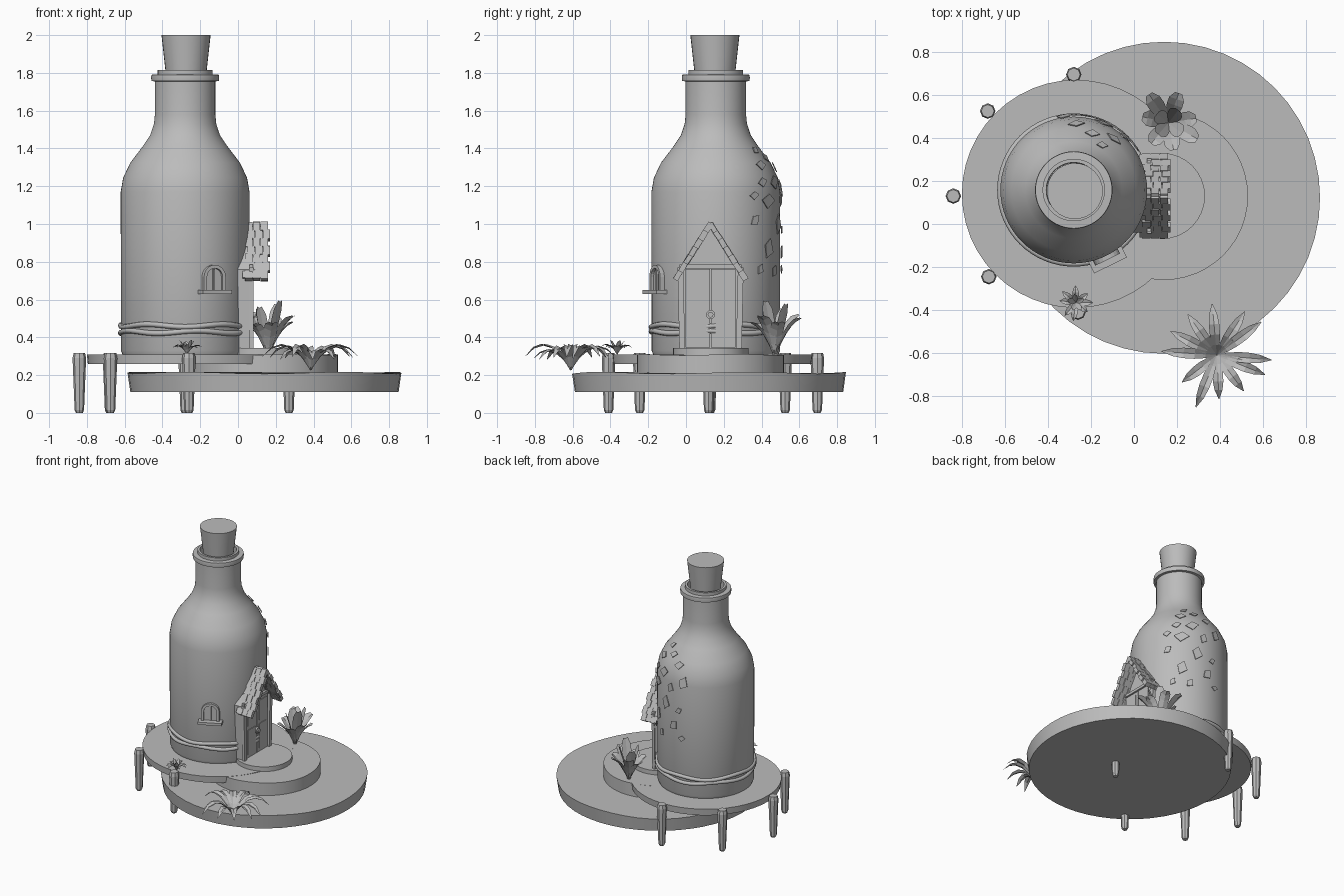
import bpy, bmesh, math, random
from mathutils import Matrix, Vector

if "Cube" in bpy.data.objects:
    bpy.data.objects.remove(bpy.data.objects["Cube"])

random.seed(4)
grey = bpy.data.materials.new("stone grey")
grey.diffuse_color = (0.5, 0.5, 0.5, 1)
grey.use_nodes = True
grey.node_tree.nodes["Principled BSDF"].inputs["Base Color"].default_value = grey.diffuse_color
CX, CY = -0.28, 0.158          # bottle axis


def finish(name, bm, smooth=None, normals=True):
    if normals:
        bmesh.ops.recalc_face_normals(bm, faces=bm.faces[:])
    me = bpy.data.meshes.new(name)
    bm.to_mesh(me)
    bm.free()
    me.materials.append(grey)
    if smooth:
        me.shade_smooth()
        me.set_sharp_from_angle(angle=math.radians(smooth))
    ob = bpy.data.objects.new(name, me)
    bpy.context.collection.objects.link(ob)
    return ob


def lathe(name, prof, x, y, seg=48, closed=False, smooth=35, wave=None):
    """Revolve (r, z) points around a vertical axis; optional z wave."""
    bm = bmesh.new()
    rings = []
    for r, z in prof:
        ring = []
        for i in range(seg):
            a = 2 * math.pi * i / seg
            dz = wave(a, z) if wave else 0
            ring.append(bm.verts.new((x + r * math.cos(a), y + r * math.sin(a), z + dz)))
        rings.append(ring)
    pairs = list(zip(rings, rings[1:])) + ([(rings[-1], rings[0])] if closed else [])
    for lo, hi in pairs:
        for i in range(seg):
            j = (i + 1) % seg
            bm.faces.new((lo[i], lo[j], hi[j], hi[i]))
    if not closed:
        bm.faces.new(rings[0][::-1])
        bm.faces.new(rings[-1])
    return finish(name, bm, smooth)


def frame(origin, a, tilt=0.0):
    """Wall frame: local x along the wall, y up, z outward at heading a."""
    m = Matrix.Rotation(a + math.pi / 2, 4, 'Z') @ Matrix.Rotation(math.pi / 2 - tilt, 4, 'X')
    return Matrix.Translation(origin) @ m


def prism(bm, pts, d0, d1, m):
    lo = [bm.verts.new(m @ Vector((u, v, d0))) for u, v in pts]
    hi = [bm.verts.new(m @ Vector((u, v, d1))) for u, v in pts]
    bm.faces.new(lo[::-1])
    bm.faces.new(hi)
    n = len(pts)
    for i in range(n):
        j = (i + 1) % n
        bm.faces.new((lo[i], lo[j], hi[j], hi[i]))


def rect(u0, u1, v0, v1):
    return [(u0, v0), (u1, v0), (u1, v1), (u0, v1)]


# Ground discs, deck and doorstep
lathe("ground_disc", [(0.71, 0.11), (0.725, 0.212)], 0.14, 0.122,
      wave=lambda a, z: 0.005 * math.sin(5 * a) if z > 0.2 else 0)
lathe("entrance_terrace", [(0.39, 0.21), (0.39, 0.308)], 0.14, 0.13,
      wave=lambda a, z: 0.003 * math.sin(4 * a) if z > 0.3 else 0)
lathe("deck", [(0.525, 0.26), (0.53, 0.31)], -0.27, 0.14)
lathe("doorstep", [(0.2, 0.30), (0.2, 0.343)], 0.13, 0.13, 32)

# Tapered octagonal posts
for i, (px, py) in enumerate([(-0.84, 0.13), (-0.68, 0.525), (-0.28, 0.695),
                              (-0.675, -0.245), (-0.26, -0.41), (0.27, 0.12)]):
    top = 0.318 if i < 5 else 0.29
    lathe(f"post_{i}", [(0.018, 0), (0.025, 0.015), (0.036, 0.29), (0.03, top)], px, py, 8, smooth=None)

# Bottle with open lip, and its cork
SHAPE = [(0.33, 0.305), (0.34, 0.33), (0.341, 1.17), (0.328, 1.245), (0.29, 1.325), (0.225, 1.41),
         (0.185, 1.47), (0.165, 1.53), (0.16, 1.58), (0.16, 1.755)]
lathe("bottle", SHAPE + [(0.178, 1.757), (0.18, 1.775), (0.178, 1.79), (0.145, 1.792), (0.145, 1.816),
                         (0.128, 1.816), (0.125, 1.72)], CX, CY, 64)
lathe("cork", [(0.1, 1.73), (0.13, 2.0)], CX + 0.005, CY - 0.02 + 0.015, 32)

# Two wavy ropes round the foot of the bottle
for k, z0 in enumerate((0.462, 0.428)):
    circ = [(0.342 + 0.014 * math.cos(t), z0 + 0.014 * math.sin(t))
            for t in [i * math.pi / 4 for i in range(8)]]
    lathe(f"rope_{k}", circ, CX, CY, 64, True, 60,
          lambda a, z, k=k: 0.007 * math.sin(5 * a + 2.2 * k))

# Porch: gabled wall facing +x (local x = y offset from the door centre)
door = frame((0, 0.13, 0), 0)
bm = bmesh.new()
prism(bm, [(-0.155, 0.31), (0.155, 0.31), (0.17, 0.76), (0, 0.985), (-0.17, 0.76)], -0.12, 0.062, door)
finish("porch_wall", bm)
bm = bmesh.new()
for s in (-1, 1):
    prism(bm, [(s * 0.135, 0.343), (s * 0.165, 0.343), (s * 0.175, 0.77), (s * 0.145, 0.77)], 0.06, 0.082, door)
prism(bm, rect(-0.165, 0.165, 0.765, 0.785), 0.06, 0.08, door)
finish("door_frame", bm)
bm = bmesh.new()
for s in (-1, 1):
    prism(bm, rect(s * 0.003, s * 0.132, 0.345, 0.762), 0.06, 0.07, door)
    for v0, v1 in ((0.37, 0.56), (0.59, 0.74)):
        prism(bm, rect(s * 0.025, s * 0.112, v0, v1), 0.07, 0.075, door)
finish("double_door", bm)
bm = bmesh.new()
for r, d in ((0.024, 0.083), (0.015, 0.092)):
    prism(bm, [(r * math.cos(i * math.pi / 6), 0.52 + r * math.sin(i * math.pi / 6))
               for i in range(12)], 0.06, d, door)
finish("door_knob", bm)

# Porch roof: boards covered with rows of jittered tiles
bm = bmesh.new()
SL = Vector((0.19, -0.30)).normalized()
for s in (-1, 1):
    ang = math.atan2(0.30, 0.19) * s
    def tile(x, t, size):
        rot = Matrix.Rotation(-ang + random.uniform(-.06, .06), 4, 'X')
        loc = Matrix.Translation((x, 0.13 + s * SL.x * t, 1.0 + SL.y * t))
        bmesh.ops.create_cube(bm, size=1, matrix=loc @ rot @ Matrix.Diagonal((*size, 1)))
    tile(0.09, 0.172, (0.13, 0.34, 0.012))
    for row in range(7):
        for col in range(3):
            off = 0.006 if row % 2 else -0.006
            tile(0.063 + 0.041 * col + off, 0.022 + 0.05 * row,
                 (0.038, random.uniform(0.05, 0.056), random.uniform(0.024, 0.034)))
finish("porch_roof", bm)

# Arched window with sill
aw = math.radians(-64)
win = frame((CX + 0.32 * math.cos(aw), CY + 0.32 * math.sin(aw), 0), aw)


def arch(w, v0, v1):
    return [(-w, v0), (w, v0)] + [(w * math.cos(i * math.pi / 10), v1 + w * math.sin(i * math.pi / 10))
                                  for i in range(11)]


bm = bmesh.new()
outer, inner = arch(0.064, 0.645, 0.72), arch(0.046, 0.645, 0.72)
for i in range(1, len(outer) - 1):
    prism(bm, [outer[i], outer[i + 1], inner[i + 1], inner[i]], -0.02, 0.04, win)
prism(bm, outer[-1:] + outer[:1] + inner[:1] + inner[-1:], -0.02, 0.04, win)
finish("window_frame", bm)
bm = bmesh.new()
prism(bm, inner, 0.0, 0.024, win)
prism(bm, rect(-0.005, 0.005, 0.645, 0.762), 0.02, 0.032, win)
finish("window_pane", bm)
bm = bmesh.new()
prism(bm, rect(-0.085, 0.085, 0.63, 0.65), -0.03, 0.07, win)
finish("window_sill", bm)


# Ivy leaves stuck to the back right of the bottle
def surface(z):
    for (r0, z0), (r1, z1) in zip(SHAPE, SHAPE[1:]):
        if z0 <= z <= z1:
            return r0 + (r1 - r0) * (z - z0) / (z1 - z0), math.atan2(r0 - r1, z1 - z0)


bm = bmesh.new()
for deg, z, size in [(52, 1.31, .04), (72, 1.35, .035), (88, 1.30, .04), (47, 1.22, .035), (66, 1.22, .05),
                     (98, 1.19, .05), (36, 1.15, .03), (53, 1.12, .055), (80, 1.13, .04), (37, 1.02, .035),
                     (72, 1.0, .055), (92, .97, .03), (54, .87, .055), (85, .85, .045), (43, .76, .03),
                     (63, .75, .035), (58, 1.39, .03), (96, .76, .03)]:
    r, tilt = surface(z)
    a = math.radians(deg)
    m = frame((CX + (r + 0.006) * math.cos(a), CY + (r + 0.006) * math.sin(a), z), a, tilt)
    m = m @ Matrix.Rotation(random.uniform(0, 1.5), 4, 'Z')
    k = 0.7
    prism(bm, [(size, 0), (0.2 * size, k * size), (-size, 0.2 * size), (-0.2 * size, -k * size)], 0, 0.005, m)
finish("ivy_leaves", bm)


# Plants: arching folded blades around a root
def plant(name, root, count, reach, rise, drop, width, blunt, start=0.0):
    bm = bmesh.new()
    for i in range(count):
        a = start + 2 * math.pi * i / count + random.uniform(-.15, .15)
        s = random.uniform(0.8, 1.05)
        out, side = Vector((math.cos(a), math.sin(a), 0)), Vector((-math.sin(a), math.cos(a), 0))
        rows = []
        for j in range(6):
            t = j / 5
            w = width * (0.25 + 0.75 * math.sin(math.pi * min(t * (0.75 if blunt else 0.97), 1)))
            if j == 5:
                w *= 0.6 if blunt else 0.2
            c = Vector(root) + out * reach * s * t + Vector((0, 0, s * (rise * t - drop * t * t)))
            up = Vector((0, 0, 0.2 * w))
            rows.append([bm.verts.new(p) for p in (c - side * w / 2 + up, c, c + side * w / 2 + up)])
        for p, q in zip(rows, rows[1:]):
            for k in (0, 1):
                bm.faces.new((p[k], q[k], q[k + 1], p[k + 1]))
    finish(name, bm, normals=False)


plant("fern", (0.385, -0.61, 0.225), 12, 0.25, 0.42, 0.35, 0.05, False)
plant("broad_leaf_plant_outer", (0.16, 0.47, 0.30), 7, 0.155, 0.36, 0.15, 0.075, True, 0.3)
plant("broad_leaf_plant_inner", (0.16, 0.47, 0.30), 4, 0.08, 0.32, 0.03, 0.07, True, 0.8)
plant("small_plant_outer", (-0.27, -0.365, 0.31), 8, 0.085, 0.14, 0.10, 0.03, False)
plant("small_plant_inner", (-0.27, -0.365, 0.31), 5, 0.045, 0.1, 0.02, 0.025, False, 0.4)
